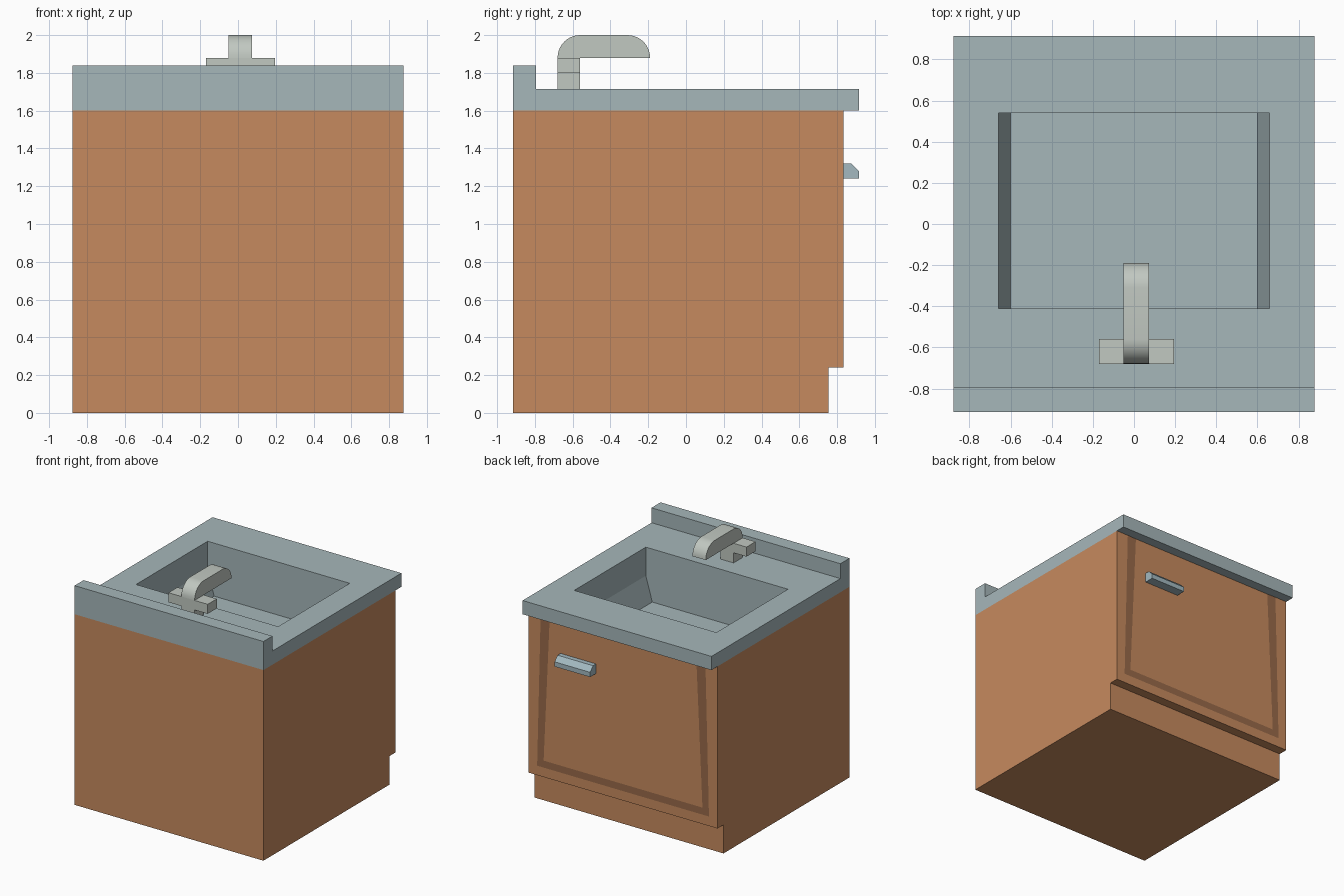
import bpy, bmesh
from math import sin, cos, pi, radians

cube = bpy.data.objects.get("Cube")
if cube:
    bpy.data.objects.remove(cube, do_unlink=True)


def material(name, rgb):
    linear = [((c / 255 + 0.055) / 1.055) ** 2.4 for c in rgb] + [1]
    mat = bpy.data.materials.new(name)
    mat.use_nodes = True
    mat.diffuse_color = linear
    bsdf = mat.node_tree.nodes["Principled BSDF"]
    bsdf.inputs["Base Color"].default_value = linear
    bsdf.inputs["Roughness"].default_value = 0.7
    return mat


wood = material("warm wood", (198, 138, 94))
dark_wood = material("dark wood trim", (153, 106, 73))
steel = material("blue grey counter", (166, 183, 186))
handle_metal = material("pale blue handle", (163, 185, 192))
chrome = material("pale tap metal", (193, 200, 193))


def finish(bm, name, *mats):
    mesh = bpy.data.meshes.new(name)
    bm.to_mesh(mesh)
    bm.free()
    obj = bpy.data.objects.new(name, mesh)
    bpy.context.collection.objects.link(obj)
    for mat in mats:
        mesh.materials.append(mat)
    return obj


def prism(profile, x0, x1):
    """Extrude a (y, z) profile along x."""
    bm = bmesh.new()
    face = bm.faces.new([bm.verts.new((x0, y, z)) for y, z in profile])
    side = bmesh.ops.extrude_face_region(bm, geom=[face])["geom"]
    moved = [v for v in side if isinstance(v, bmesh.types.BMVert)]
    bmesh.ops.translate(bm, verts=moved, vec=(x1 - x0, 0, 0))
    bmesh.ops.recalc_face_normals(bm, faces=bm.faces)
    return bm


def box(y0, y1, z0, z1, x0, x1):
    return prism([(y0, z0), (y1, z0), (y1, z1), (y0, z1)], x0, x1)


def select(obj):
    bpy.ops.object.select_all(action='DESELECT')
    obj.select_set(True)
    bpy.context.view_layer.objects.active = obj


W = 0.877           # half width
BACK, FRONT = -0.915, 0.835
TOP, DECK = 1.6, 1.715

# Cabinet with toe kick, open at the top so the basin can hang inside
bm = prism([(BACK, 0), (0.755, 0), (0.755, 0.24), (FRONT, 0.24),
            (FRONT, TOP), (BACK, TOP)], -W, W)
lid = [f for f in bm.faces if f.normal.z > 0.9 and f.calc_center_median().z > 1.5]
bmesh.ops.delete(bm, geom=lid, context='FACES_ONLY')

# Door border: two insets, the outer band painted darker
door = next(f for f in bm.faces if f.normal.y > 0.9 and f.calc_center_median().z > 0.5)
bmesh.ops.inset_region(bm, faces=[door], thickness=0.112)
band = bmesh.ops.inset_region(bm, faces=[door], thickness=0.084)["faces"]
for f in band:
    f.material_index = 1
finish(bm, "cabinet", wood, dark_wood)

# Countertop with raised backsplash, cut open for the basin
counter = finish(prism([(BACK, TOP), (0.915, TOP), (0.915, DECK), (-0.795, DECK),
                        (-0.795, 1.84), (BACK, 1.84)], -W, W), "countertop", steel)
SX, SY0, SY1 = 0.66, -0.41, 0.54
cutter = finish(box(SY0, SY1, 1.5, 1.8, -SX, SX), "basin_cutter", steel)
cutter.hide_render = True
cut = counter.modifiers.new("basin opening", 'BOOLEAN')
cut.operation, cut.solver, cut.object = 'DIFFERENCE', 'EXACT', cutter
select(counter)
bpy.ops.object.modifier_apply(modifier=cut.name)
bpy.data.objects.remove(cutter, do_unlink=True)

# Basin: straight walls, then the two ends slope in to a flat floor
bm = bmesh.new()
rings = [[bm.verts.new((x, y, z)) for x, y in
          ((-hx, SY0), (hx, SY0), (hx, SY1), (-hx, SY1))]
         for hx, z in ((SX, TOP), (SX, 1.475), (0.6, 1.27))]
for upper, lower in zip(rings, rings[1:]):
    for i in range(4):
        j = (i + 1) % 4
        bm.faces.new((upper[j], upper[i], lower[i], lower[j]))
bm.faces.new(rings[-1])
finish(bm, "basin", steel)

# Door handle with a bevelled upper edge
finish(prism([(FRONT, 1.24), (0.915, 1.24), (0.915, 1.28), (0.875, 1.32),
              (FRONT, 1.32)], 0.25, 0.58), "door_handle", handle_metal)

# Tap: post, cross bar and rounded spout
TX0, TX1, TY0, TY1 = -0.05, 0.073, -0.68, -0.56
finish(box(TY0, TY1, DECK, 1.88, TX0, TX1), "tap_post", chrome)
for name, x0, x1 in (("tap_bar_right", -0.17, TX0), ("tap_bar_left", TX1, 0.195)):
    finish(box(TY0, TY1, 1.8, 1.88, x0, x1), name, chrome)


def arc(cy, start, end, steps=10, r=0.12):
    angles = [start + (end - start) * i / steps for i in range(steps + 1)]
    return [(cy + r * cos(a), 1.88 + r * sin(a)) for a in angles]


spout = finish(prism(arc(-0.31, 0, pi / 2) + arc(TY1, pi / 2, pi), TX0, TX1),
               "tap_spout", chrome)
select(spout)
bpy.ops.object.shade_smooth_by_angle(angle=radians(35))
